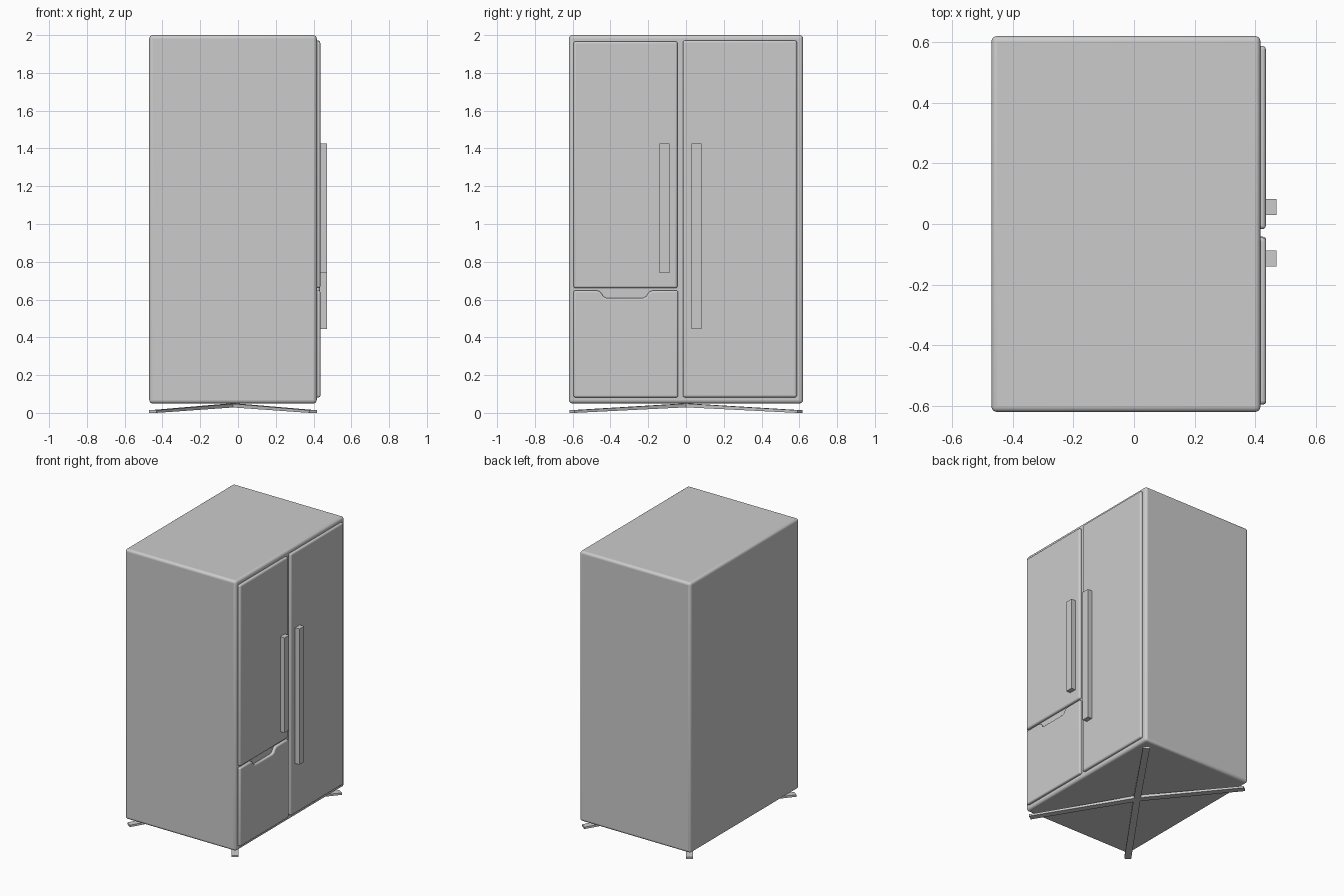
import bpy, bmesh
from mathutils import Vector

if "Cube" in bpy.data.objects:
    bpy.data.objects.remove(bpy.data.objects["Cube"])


def make_object(name, bm, bevel=0.0, segments=4):
    bmesh.ops.recalc_face_normals(bm, faces=bm.faces)
    mesh = bpy.data.meshes.new(name)
    bm.to_mesh(mesh)
    bm.free()
    obj = bpy.data.objects.new(name, mesh)
    bpy.context.collection.objects.link(obj)
    if bevel:
        mod = obj.modifiers.new("bevel", 'BEVEL')
        mod.width = bevel
        mod.segments = segments
        mod.limit_method = 'ANGLE'
        mod.angle_limit = 1.0
        bpy.ops.object.select_all(action='DESELECT')
        obj.select_set(True)
        bpy.context.view_layer.objects.active = obj
        bpy.ops.object.shade_smooth_by_angle(angle=0.6)
    return obj


def slab(name, profile, x0, x1, bevel=0.0):
    """Extrude a (y, z) outline from x0 to x1."""
    bm = bmesh.new()
    face = bm.faces.new([bm.verts.new((x0, y, z)) for y, z in profile])
    ext = bmesh.ops.extrude_face_region(bm, geom=[face])
    moved = [v for v in ext["geom"] if isinstance(v, bmesh.types.BMVert)]
    bmesh.ops.translate(bm, verts=moved, vec=(x1 - x0, 0, 0))
    # make sure the starting cap exists
    if not face.is_valid:
        bmesh.ops.holes_fill(bm, edges=bm.edges)
    return make_object(name, bm, bevel)


def rect(y0, y1, z0, z1):
    return [(y0, z0), (y1, z0), (y1, z1), (y0, z1)]


BACK, FRONT, DOOR, GRIP = -0.47, 0.417, 0.435, 0.47

# Cabinet
slab("cabinet", rect(-0.62, 0.62, 0.05, 2.0), BACK, FRONT, 0.018)

# Doors, slightly sunk into the cabinet front
slab("left_door", rect(-0.595, -0.045, 0.66, 1.967), FRONT - 0.012, DOOR + 0.001, 0.012)
slab("right_door", rect(-0.017, 0.587, 0.082, 1.972), FRONT - 0.012, DOOR, 0.012)

# Drawer with a scooped finger notch in its top edge
mid = -0.324
half_notch = [(0.148, 0.648), (0.132, 0.643), (0.122, 0.631),
              (0.113, 0.616), (0.098, 0.609)]
notch = ([(mid + d, z) for d, z in half_notch] +
         [(mid - d, z) for d, z in reversed(half_notch)])
slab("drawer", [(-0.595, 0.082), (-0.042, 0.082), (-0.042, 0.648)] + notch +
     [(-0.595, 0.648)], FRONT - 0.012, DOOR + 0.001, 0.01)

# Bar handles
slab("left_handle", rect(-0.14, -0.087, 0.74, 1.425), DOOR - 0.003, GRIP)
slab("right_handle", rect(0.03, 0.083, 0.445, 1.425), DOOR - 0.003, GRIP)


# Crossed foot bars, raised in the middle and touching the floor at the tips
def foot_bar(name, side):
    centre = Vector(((BACK + FRONT) / 2, 0, 0))
    along = Vector((0.425, 0.603 * side, 0))
    across = Vector((-along.y, along.x, 0)).normalized() * 0.023
    bm = bmesh.new()
    rings = []
    for t, z0, z1 in ((-1, 0.0, 0.014), (0, 0.03, 0.05), (1, 0.0, 0.014)):
        p = centre + along * t
        rings.append([bm.verts.new(p + across * s + Vector((0, 0, z)))
                      for s, z in ((-1, z0), (1, z0), (1, z1), (-1, z1))])
    for a, b in zip(rings, rings[1:]):
        for i in range(4):
            j = (i + 1) % 4
            bm.faces.new((a[i], a[j], b[j], b[i]))
    bm.faces.new(rings[0])
    bm.faces.new(rings[-1])
    make_object(name, bm)


foot_bar("foot_bar_a", 1)
foot_bar("foot_bar_b", -1)
